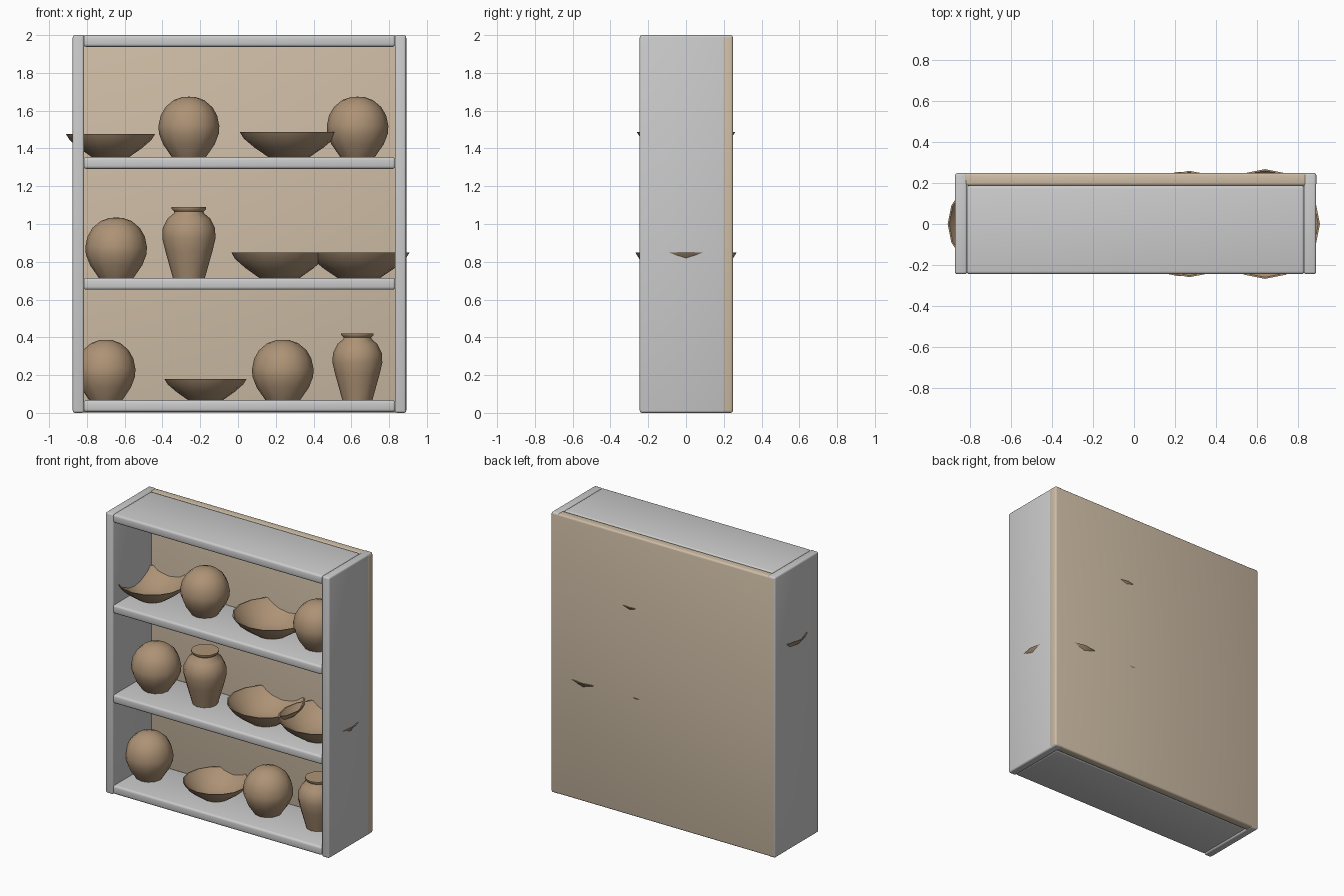
import bpy, bmesh, math

if "Cube" in bpy.data.objects:
    bpy.data.objects.remove(bpy.data.objects["Cube"])


def material(name, rgb):
    m = bpy.data.materials.new(name)
    m.diffuse_color = (*rgb, 1)
    m.use_nodes = True
    m.node_tree.nodes["Principled BSDF"].inputs["Base Color"].default_value = m.diffuse_color
    return m


GREY = material("grey_paint", (0.60, 0.60, 0.60))
TAN = material("tan_board", (0.62, 0.51, 0.38))
CLAY = material("brown_clay", (0.42, 0.29, 0.18))


def finish(name, bm, mat, angle):
    bmesh.ops.recalc_face_normals(bm, faces=bm.faces)
    mesh = bpy.data.meshes.new(name)
    bm.to_mesh(mesh)
    bm.free()
    mesh.materials.append(mat)
    ob = bpy.data.objects.new(name, mesh)
    bpy.context.collection.objects.link(ob)
    bpy.ops.object.select_all(action='DESELECT')
    ob.select_set(True)
    bpy.context.view_layer.objects.active = ob
    bpy.ops.object.shade_smooth_by_angle(angle=math.radians(angle))
    return ob


def board(name, lo, hi, mat, bevel=0.012):
    """Box between two corners with rounded edges."""
    bm = bmesh.new()
    bmesh.ops.create_cube(bm, size=1)
    for v in bm.verts:
        v.co = [(a + b) / 2 + c * (b - a) for a, b, c in zip(lo, hi, v.co)]
    bmesh.ops.bevel(bm, geom=list(bm.edges), offset=bevel, segments=3,
                    profile=0.5, affect='EDGES')
    return finish(name, bm, mat, 40)


def lathe(name, x, z, profile, steps, angle=40):
    """Turned vessel from (radius, height) points, standing at x on height z."""
    bm = bmesh.new()
    pts = [bm.verts.new((r, 0, h)) for r, h in profile]
    edges = [bm.edges.new(p) for p in zip(pts, pts[1:])]
    bmesh.ops.spin(bm, geom=pts + edges, cent=(0, 0, 0), axis=(0, 0, 1),
                   angle=math.tau, steps=steps, use_duplicate=False)
    bmesh.ops.remove_doubles(bm, verts=bm.verts, dist=1e-4)
    ob = finish(name, bm, CLAY, angle)
    ob.location = (x, 0, z)
    return ob


# Cabinet frame
board("left_side", (-0.875, -0.245, 0), (-0.815, 0.248, 2), GREY)
board("right_side", (0.83, -0.245, 0), (0.89, 0.248, 2), GREY)
board("back_panel", (-0.873, 0.187, 0.002), (0.891, 0.249, 1.997), TAN)
SHELVES = [0.005, 0.652, 1.292, 1.938]
for i, z in enumerate(SHELVES):
    board(f"shelf_{i + 1}", (-0.818, -0.245, z), (0.833, 0.188, z + 0.062),
          GREY, 0.015)

# Vessel profiles at unit radius, heights in units
POT = [(0, 0), (0.56, 0), (0.85, 0.068), (0.985, 0.125), (1, 0.165),
       (0.93, 0.22), (0.77, 0.265), (0.5, 0.302), (0.22, 0.318), (0, 0.32)]
JAR = [(0, 0), (0.60, 0), (0.74, 0.07), (0.88, 0.14), (1, 0.21), (0.98, 0.265),
       (0.80, 0.315), (0.57, 0.342), (0.55, 0.352), (0.65, 0.365),
       (0.65, 0.375), (0, 0.375)]
BOWL = [(0, 0), (0.42, 0), (0.52, 0.018), (0.70, 0.05), (0.92, 0.098),
        (1, 0.132), (0.97, 0.132), (0.89, 0.104), (0.67, 0.058),
        (0.40, 0.012), (0, 0.010)]


def vessel(kind, profile, x, z, radius, scale=1, steps=12, angle=50):
    lathe(kind, x, z, [(r * radius, h * scale) for r, h in profile], steps, angle)


# Round pots
for x, z, r in [(-0.70, 0.067, 0.157), (0.237, 0.067, 0.163),
                (-0.645, 0.714, 0.163), (-0.26, 1.354, 0.161),
                (0.633, 1.354, 0.163)]:
    vessel("round_pot", POT, x, z, r)

# Jars with a lip
for x, z, r, s in [(0.632, 0.067, 0.132, 0.945), (-0.26, 0.714, 0.141, 1)]:
    vessel("jar", JAR, x, z, r, s)

# Wide bowls
for x, z, r, s in [(-0.172, 0.067, 0.218, 0.86), (0.22, 0.714, 0.255, 1.02),
                   (0.64, 0.714, 0.268, 1.02), (-0.675, 1.354, 0.235, 0.92),
                   (0.27, 1.354, 0.26, 1.0)]:
    vessel("bowl", BOWL, x, z, r, s, 16, 45)
